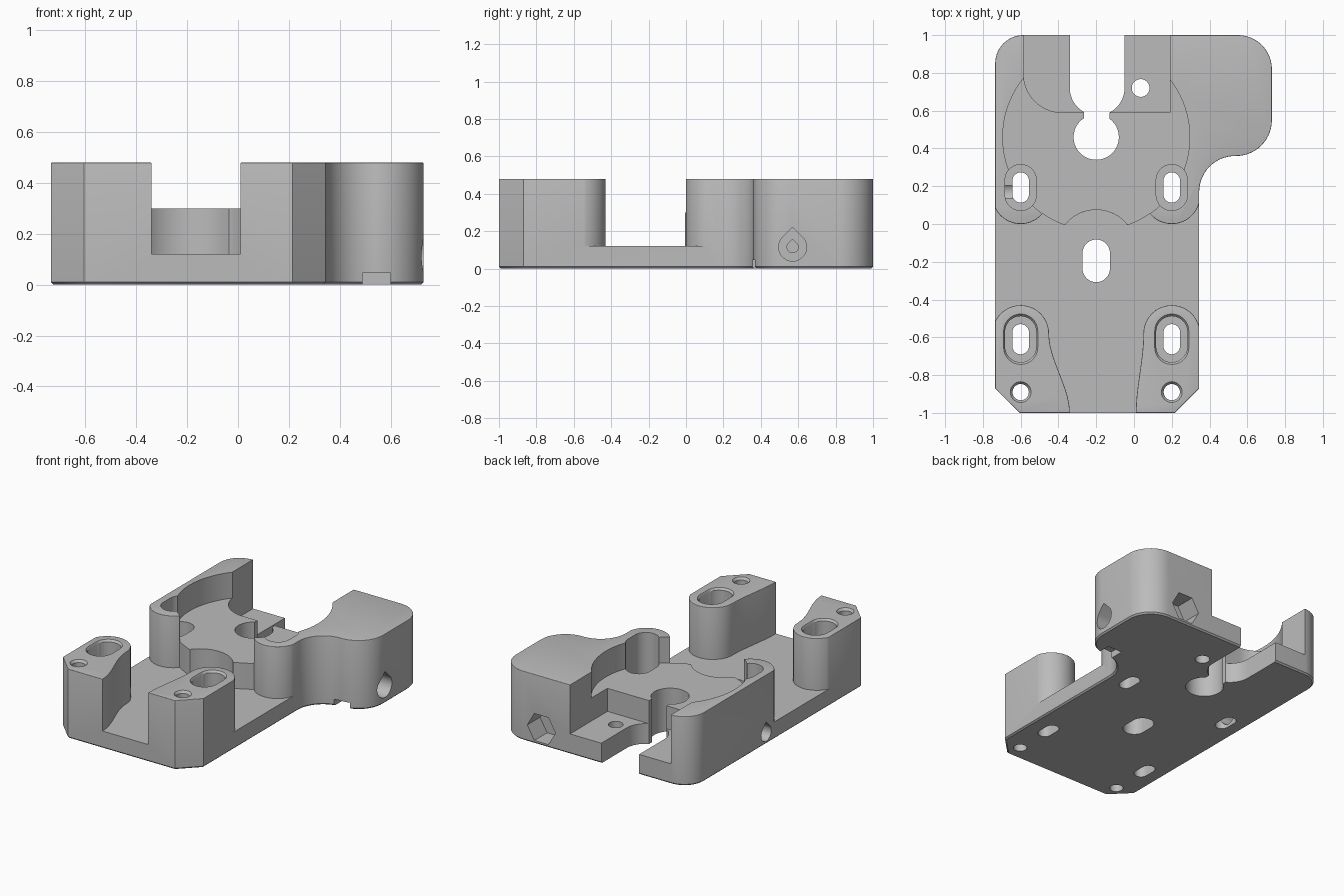
import bpy, bmesh
from math import sin, cos, radians

if "Cube" in bpy.data.objects:
    bpy.data.objects.remove(bpy.data.objects["Cube"])

HEIGHT, FLOOR, MID = 0.48, 0.12, -0.2
LEDGE, REAR_FLOOR = 0.30, 0.14
HUB_Y, HUB_R = 0.46, 0.495
TOP = HEIGHT + 0.1


def arc(cx, cy, r, a0, a1, n=14):
    """Points along an arc, angles in degrees."""
    steps = [radians(a0 + (a1 - a0) * i / n) for i in range(n + 1)]
    return [(cx + r * cos(a), cy + r * sin(a)) for a in steps]


def circle(cx, cy, r, n=32):
    return arc(cx, cy, r, 0, 360, n)[:-1]


def rect(x0, y0, x1, y1):
    return [(x0, y0), (x1, y0), (x1, y1), (x0, y1)]


def slot(cx, cy, r, half):
    """Upright rounded slot; half is half of its full length."""
    d = half - r
    return arc(cx, cy + d, r, 0, 180) + arc(cx, cy - d, r, 180, 360)


def teardrop(cx, cy, r):
    return arc(cx, cy, r, -225, 45, 20) + [(cx, cy + r * 1.414)]


def mirrored(pts):
    return [(2 * MID - x, y) for x, y in reversed(pts)]


def ease(x0, y0, x1, y1, n=14):
    """S-shaped side of a front tower."""
    out = []
    for i in range(1, n):
        t = i / n
        out.append((x0 + (x1 - x0) * t * t * (3 - 2 * t), y0 + (y1 - y0) * t))
    return out


def prism(name, pts, w0, w1, axis="z", grow=1.0):
    """Extrude a profile along an axis; grow scales the far end."""
    place = {"x": lambda u, v, w: (w, u, v),
             "y": lambda u, v, w: (u, w, v),
             "z": lambda u, v, w: (u, v, w)}[axis]
    cu = sum(p[0] for p in pts) / len(pts)
    cv = sum(p[1] for p in pts) / len(pts)
    bm = bmesh.new()
    near = [bm.verts.new(place(u, v, w0)) for u, v in pts]
    far = [bm.verts.new(place(cu + (u - cu) * grow, cv + (v - cv) * grow, w1))
           for u, v in pts]
    bm.faces.new(near)
    bm.faces.new(far)
    for i in range(len(pts)):
        j = (i + 1) % len(pts)
        bm.faces.new((near[i], near[j], far[j], far[i]))
    bmesh.ops.recalc_face_normals(bm, faces=bm.faces)
    mesh = bpy.data.meshes.new(name)
    bm.to_mesh(mesh)
    bm.free()
    obj = bpy.data.objects.new(name, mesh)
    bpy.context.collection.objects.link(obj)
    return obj


def cut(pts, w0, w1, axis="z", grow=1.0):
    cutter = prism("cutter", pts, w0, w1, axis, grow)
    cutter.hide_render = True
    mod = body.modifiers.new("cut", "BOOLEAN")
    mod.operation, mod.solver, mod.object = "DIFFERENCE", "EXACT", cutter
    bpy.context.view_layer.objects.active = body
    bpy.ops.object.modifier_apply(modifier=mod.name)
    bpy.data.objects.remove(cutter)


def round_edges(test, offset, segments):
    bm = bmesh.new()
    bm.from_mesh(body.data)
    bmesh.ops.remove_doubles(bm, verts=bm.verts, dist=0.0002)
    bmesh.ops.dissolve_limit(bm, angle_limit=radians(0.5), verts=bm.verts, edges=bm.edges)
    bm.normal_update()
    edges = [e for e in bm.edges if test(e)]
    bmesh.ops.bevel(bm, geom=edges, offset=offset, segments=segments,
                    profile=0.5, affect="EDGES", clamp_overlap=True)
    bm.to_mesh(body.data)
    bm.free()


def at_height(e, z):
    return all(abs(v.co.z - z) < 0.001 for v in e.verts)


# Plate with side wing
outline = ([(-0.735, -0.87), (-0.605, -1), (0.215, -1), (0.345, -0.87)]
           + arc(0.535, 0.17, 0.19, 180, 90)
           + arc(0.54, 0.55, 0.19, -90, 0)
           + arc(0.55, 0.82, 0.18, 0, 90)
           + arc(-0.585, 0.85, 0.15, 90, 180))
body = prism("mount_body", outline, 0, HEIGHT)
body.select_set(True)

# Low floor between the front towers, the rear posts and the hub
front_left = (arc(-0.6, -0.58, 0.15, 180, 0, 24)
              + ease(-0.45, -0.58, -0.34, -1) + [(-0.34, -1), (-0.34, -1.2)])
front_right = ([(0.01, -1.2), (0.01, -1)] + ease(0.01, -1, 0.05, -0.58)
               + arc(0.2, -0.58, 0.15, 180, 0, 24))
rear_right = (arc(0.2, 0.15, 0.15, 0, -140, 20)
              + arc(MID, HUB_Y, HUB_R, -55.5, -70, 5))
hub_front = arc(MID, -0.135, 0.21, 38, 142, 18)
cut(front_left + front_right + rear_right + hub_front + mirrored(rear_right),
    FLOOR, TOP)

# Rounded rims, floor fillets and a small foot chamfer
round_edges(lambda e: at_height(e, HEIGHT), 0.02, 3)
round_edges(lambda e: at_height(e, FLOOR) and not e.is_convex, 0.03, 3)
round_edges(lambda e: at_height(e, 0), 0.01, 1)

# Round motor pocket, open to the front
pocket = arc(MID, HUB_Y, HUB_R, -55, 235, 64)
cut(pocket + [(pocket[-1][0], -0.25), (pocket[0][0], -0.25)], LEDGE, TOP)

# Rear recess and open slot
cut([(0.19, 0.59), (0.19, 1.2), (-0.585, 1.2)]
    + arc(-0.38, 0.795, 0.205, 180, 270), REAR_FLOOR, TOP)
cut(arc(-0.195, 0.72, 0.145, 180, 360, 24) + [(-0.05, 1.2), (-0.34, 1.2)], -0.1, TOP)
cut(circle(MID, HUB_Y, 0.12, 40), -0.1, TOP)
cut(rect(-0.265, 0.5, -0.13, 0.64), -0.1, TOP)
cut(circle(0.035, 0.72, 0.047), -0.1, TOP)

# Slot in the floor
cut(slot(MID, -0.195, 0.073, 0.113), -0.1, TOP)

# Counterbored mounting slots and front screw holes
for x in (-0.6, 0.2):
    for y in (-0.61, 0.193):
        cut(slot(x, y, 0.083, 0.122), FLOOR, TOP)
        cut(slot(x, y, 0.044, 0.08), -0.1, TOP)
    cut(slot(x, -0.61, 0.082, 0.121), HEIGHT - 0.015, HEIGHT + 0.005, grow=1.14)
    cut(circle(x, -0.89, 0.043), -0.1, TOP)
    cut(circle(x, -0.89, 0.042), HEIGHT - 0.018, HEIGHT + 0.005, grow=1.4)

# Cross holes in the wing and the left wall
cut(teardrop(0.57, 0.115, 0.075), 0.53, 0.9, "x")
cut(teardrop(0.57, 0.115, 0.03), 0.36, 0.6, "x")
cut(teardrop(0.17, 0.075, 0.055), -0.9, -0.6, "x")
cut(arc(0.41, 0.115, 0.108, 0, 300, 5), 0.86, 1.1, "y")
cut(rect(0.49, -0.1, 0.6, 0.045), 0.3, 0.46, "y")

# Finish
grey = bpy.data.materials.new("plain_grey")
grey.use_nodes = True
grey.diffuse_color = (0.5, 0.5, 0.5, 1)
grey.node_tree.nodes["Principled BSDF"].inputs["Base Color"].default_value = (0.5, 0.5, 0.5, 1)
body.data.materials.clear()
body.data.materials.append(grey)
for face in body.data.polygons:
    face.material_index = 0
bpy.ops.object.select_all(action="DESELECT")
body.select_set(True)
bpy.context.view_layer.objects.active = body
bpy.ops.object.shade_smooth_by_angle(angle=radians(32))
